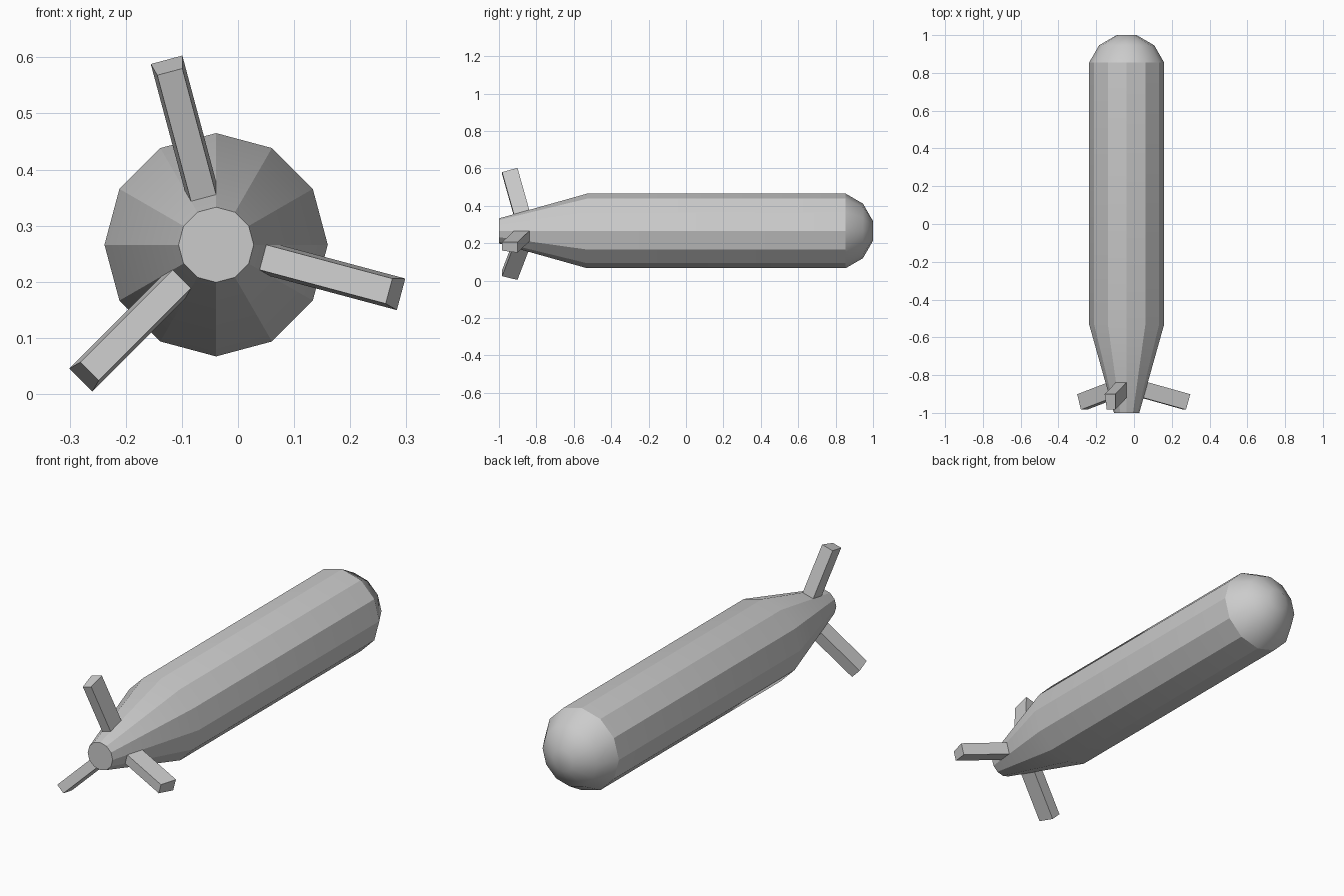
import bpy, bmesh
from math import sin, cos, radians, atan2
from mathutils import Vector

if "Cube" in bpy.data.objects:
    bpy.data.objects.remove(bpy.data.objects["Cube"])

SIDES = 12
AXIS = Vector((-0.039, 0, 0.266))   # long axis of the body, runs along y
R_BODY, R_TAIL = 0.199, 0.067
Y_TAIL, Y_TAPER, Y_NOSE = -1.0, -0.53, 0.854


def point(r, y, deg):
    a = radians(deg)
    return AXIS + Vector((r * cos(a), y, r * sin(a)))


def finish(name, bm, angle=None):
    bmesh.ops.recalc_face_normals(bm, faces=bm.faces)
    me = bpy.data.meshes.new(name)
    bm.to_mesh(me)
    bm.free()
    ob = bpy.data.objects.new(name, me)
    bpy.context.collection.objects.link(ob)
    if angle:
        me.shade_smooth()
        me.set_sharp_from_angle(angle=radians(angle))
    return ob


def lathe(name, profile, angle, cap_start, cap_end):
    bm = bmesh.new()
    rings = [[bm.verts.new(point(r, y, 360 * i / SIDES)) for i in range(SIDES)]
             for r, y in profile]
    for a, b in zip(rings, rings[1:]):
        for i in range(SIDES):
            j = (i + 1) % SIDES
            bm.faces.new((a[i], a[j], b[j], b[i]))
    if cap_start:
        bm.faces.new(rings[0])
    if cap_end:
        bm.faces.new(rings[-1])
    return finish(name, bm, angle)


# Hull: tapered tail and straight faceted body
lathe("hull", [(R_TAIL, Y_TAIL), (R_BODY, Y_TAPER), (R_BODY, Y_NOSE)], 25, True, False)

# Rounded nose: rings of a 12-step sphere
R_SPHERE = 0.2065
nose = [(R_BODY, Y_NOSE)] + [(R_SPHERE * cos(radians(d)), 0.8 + R_SPHERE * sin(radians(d)))
                             for d in (45, 75)]
lathe("nose", nose, 40, False, True)


# Tail fins: bars pushed straight out of every fourth tail facet
def tail_radius(y):
    return R_TAIL + (R_BODY - R_TAIL) * (y - Y_TAIL) / (Y_TAPER - Y_TAIL)


def tail_fin(name, deg, length=0.241, sink=0.01):
    tilt = atan2((R_BODY - R_TAIL) * cos(radians(15)), Y_TAPER - Y_TAIL)
    a = radians(deg)
    normal = Vector((cos(tilt) * cos(a), -sin(tilt), cos(tilt) * sin(a)))
    corners = [point(tail_radius(y), y, deg + d)
               for y, d in ((-0.92, -15), (-0.92, 15), (-0.838, 15), (-0.838, -15))]
    bm = bmesh.new()
    inner = [bm.verts.new(c - normal * sink) for c in corners]
    outer = [bm.verts.new(c + normal * length) for c in corners]
    bm.faces.new(inner)
    bm.faces.new(outer)
    for i in range(4):
        j = (i + 1) % 4
        bm.faces.new((inner[i], inner[j], outer[j], outer[i]))
    finish(name, bm)


for name, deg in (("tail_fin_top", 105), ("tail_fin_left", 225), ("tail_fin_right", 345)):
    tail_fin(name, deg)
